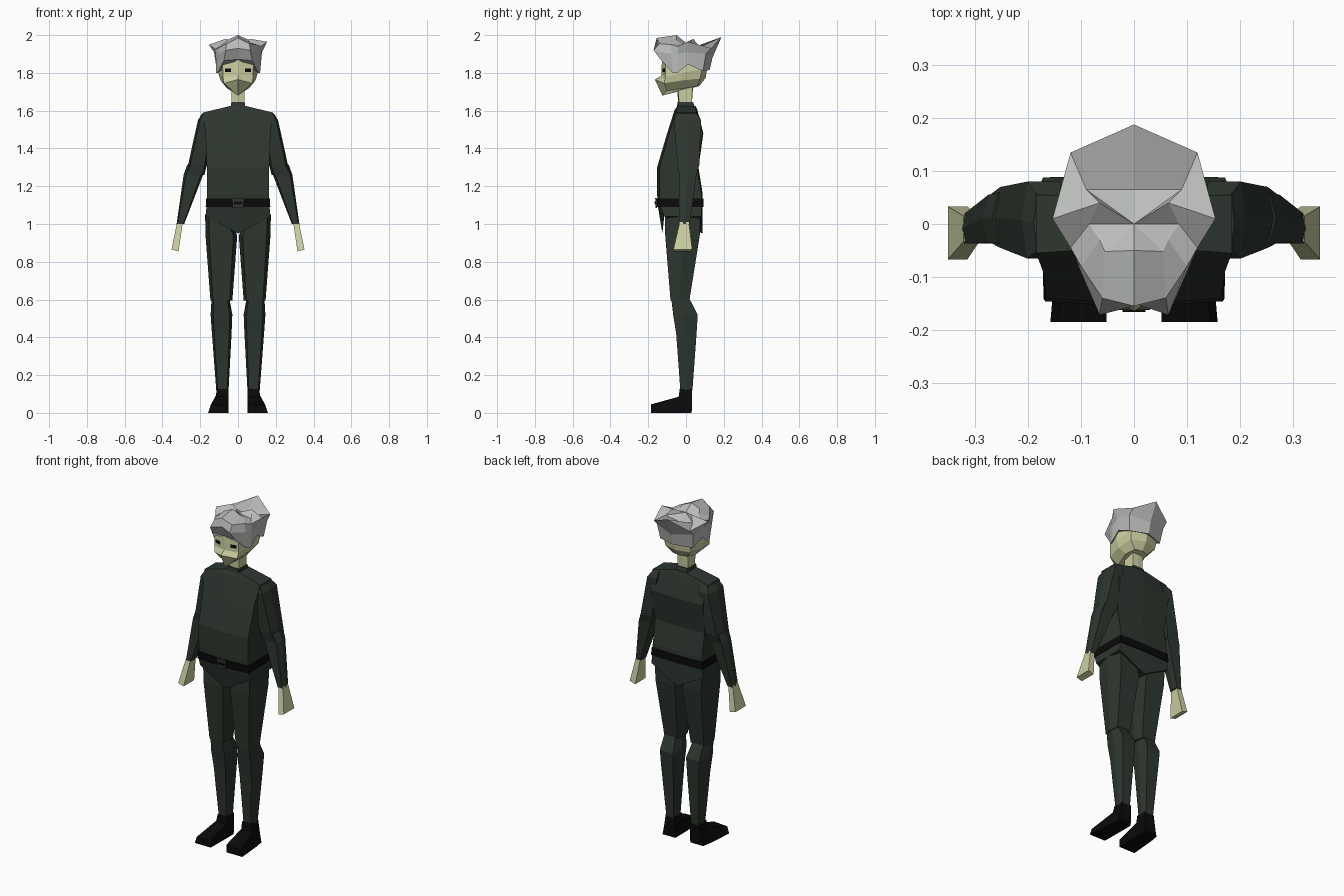
import bpy, bmesh


def material(name, rgb):
    m = bpy.data.materials.new(name)
    m.diffuse_color = (*rgb, 1)
    return m


GREEN = material("dark green cloth", (0.027, 0.037, 0.028))
BLACK = material("black leather", (0.003, 0.003, 0.003))
SKIN = material("pale skin", (0.60, 0.62, 0.36))
GREY = material("grey hair", (0.50, 0.51, 0.49))


def loft(name, rings, mat, mirror=False, tip=None):
    """Skin a list of closed point rings, cap the ends, optionally mirror."""
    bm = bmesh.new()
    loops = [[bm.verts.new(p) for p in r] for r in rings]
    n = len(loops[0])
    for a, b in zip(loops, loops[1:]):
        for i in range(n):
            j = (i + 1) % n
            bm.faces.new((a[i], a[j], b[j], b[i]))
    bm.faces.new(loops[0][::-1])
    if tip:
        t = bm.verts.new(tip)
        for i in range(n):
            bm.faces.new((loops[-1][i], loops[-1][(i + 1) % n], t))
    else:
        bm.faces.new(loops[-1])
    bmesh.ops.recalc_face_normals(bm, faces=bm.faces)
    me = bpy.data.meshes.new(name)
    bm.to_mesh(me)
    bm.free()
    me.materials.append(mat)
    ob = bpy.data.objects.new(name, me)
    bpy.context.collection.objects.link(ob)
    if mirror:
        ob.modifiers.new("mirror", "MIRROR").use_mirror_merge = False
    return ob


def whole(half):
    """Complete a half ring (front centre round to back centre) across x."""
    return half + [(-x, y, z) for x, y, z in half[-2:0:-1]]


def body(w, f, fc, b, bc, z, drop=0):
    return whole([(0, fc, z - drop), (w, f, z), (w, b, z), (0, bc, z - drop)])


def box_ring(x0, x1, y0, y1, z, z_in=None):
    zi = z if z_in is None else z_in
    return [(x0, y0, zi), (x1, y0, z), (x1, y1, z), (x0, y1, zi)]


def limb(x0, x1, y0, y1, z, z_in=None):
    """Six sided limb section, narrower at front and back."""
    zi = z if z_in is None else z_in
    c, m = (x1 - x0) * 0.12, (y0 + y1) / 2
    return [(x0 + c, y0, zi), (x1 - c, y0, z), (x1, m, z),
            (x1 - c, y1, z), (x0 + c, y1, zi), (x0, m, zi)]


# Torso with V-shaped pelvis, collar and neck
loft("torso", [
    body(0.04, -0.045, -0.045, 0.05, 0.05, 1.625),
    body(0.185, -0.055, -0.06, 0.055, 0.06, 1.59, -0.015),
    body(0.172, -0.09, -0.10, 0.088, 0.092, 1.48),
    body(0.165, -0.14, -0.153, 0.058, 0.066, 1.30),
    body(0.163, -0.14, -0.153, 0.083, 0.088, 1.16),
    body(0.167, -0.135, -0.148, 0.083, 0.088, 1.09),
    body(0.172, -0.115, -0.125, 0.083, 0.088, 1.04, 0.09)], GREEN)
loft("collar", [body(0.042, -0.05, -0.05, 0.052, 0.052, 1.60),
                body(0.035, -0.045, -0.045, 0.038, 0.038, 1.645)], GREEN)
loft("neck", [body(0.033, -0.035, -0.04, 0.03, 0.03, 1.62),
              body(0.036, -0.045, -0.05, 0.035, 0.04, 1.76)], SKIN)

# Belt and buckle
loft("belt", [body(0.171, -0.141, -0.154, 0.088, 0.093, 1.09),
              body(0.168, -0.146, -0.158, 0.088, 0.093, 1.135)], BLACK)
loft("buckle", [box_ring(-0.03, 0.03, -0.161, -0.153, 1.085),
                box_ring(-0.03, 0.03, -0.163, -0.155, 1.137)], GREEN)
loft("buckle_bar", [box_ring(-0.022, 0.022, -0.165, -0.16, 1.103),
                    box_ring(-0.022, 0.022, -0.166, -0.161, 1.118)], BLACK)

# Arms and hands
loft("upper_arm", [
    limb(0.13, 0.19, -0.05, 0.055, 1.585, 1.60),
    limb(0.13, 0.212, -0.065, 0.08, 1.55),
    limb(0.165, 0.265, -0.045, 0.07, 1.31),
    limb(0.178, 0.285, -0.035, 0.055, 1.26)], GREEN, True)
loft("forearm", [
    limb(0.17, 0.268, -0.037, 0.06, 1.315),
    limb(0.185, 0.288, -0.035, 0.055, 1.26),
    limb(0.285, 0.325, -0.037, 0.02, 1.0)], GREEN, True)
loft("hand", [
    box_ring(0.292, 0.322, -0.033, 0.015, 1.01),
    box_ring(0.315, 0.352, -0.067, 0.033, 0.865, 0.855)], SKIN, True)

# Legs and shoes
loft("thigh", [
    limb(0.02, 0.174, -0.11, 0.075, 1.05, 0.97),
    limb(0.004, 0.172, -0.11, 0.073, 0.94),
    limb(0.03, 0.146, -0.082, 0.018, 0.595)], GREEN, True)
loft("shin", [
    limb(0.045, 0.140, -0.078, 0.018, 0.605),
    limb(0.03, 0.145, -0.068, 0.062, 0.52),
    limb(0.034, 0.138, -0.052, 0.056, 0.42),
    limb(0.05, 0.115, -0.03, 0.034, 0.12)], GREEN, True)
loft("shoe_ankle", [box_ring(0.05, 0.13, -0.05, 0.032, 0.01),
                    box_ring(0.05, 0.112, -0.033, 0.033, 0.127)], BLACK, True)
loft("shoe_toe", [
    [(0.05, 0.03, 0), (0.135, 0.03, 0), (0.12, 0.03, 0.08), (0.05, 0.03, 0.08)],
    [(0.05, -0.03, 0), (0.145, -0.03, 0), (0.12, -0.03, 0.088), (0.05, -0.03, 0.088)],
    [(0.052, -0.185, 0), (0.158, -0.185, 0), (0.145, -0.185, 0.04), (0.052, -0.185, 0.045)]],
    BLACK, True)

# Head with ridged muzzle and pointed chin
loft("head", [whole(h) for h in (
    [(0, -0.125, 1.68), (0.03, -0.10, 1.705), (0.06, 0, 1.72), (0.045, 0.06, 1.73), (0, 0.07, 1.73)],
    [(0, -0.165, 1.765), (0.075, -0.115, 1.745), (0.092, -0.02, 1.76), (0.085, 0.075, 1.77), (0, 0.105, 1.775)],
    [(0, -0.13, 1.785), (0.08, -0.11, 1.78), (0.105, -0.02, 1.80), (0.09, 0.085, 1.82), (0, 0.11, 1.82)],
    [(0, -0.127, 1.89), (0.082, -0.108, 1.89), (0.1, -0.02, 1.89), (0.085, 0.07, 1.89), (0, 0.1, 1.89)],
)], SKIN)
loft("eye", [
    [(0.036, -0.125, z), (0.07, -0.116, z), (0.07, -0.109, z), (0.036, -0.118, z)]
    for z in (1.805, 1.822)], BLACK, True)

# Jagged hair cap with raised back spike
hair = loft("hair", [whole(h) for h in (
    [(0, -0.135, 1.872), (0.075, -0.13, 1.865), (0.108, -0.07, 1.80), (0.117, -0.045, 1.80),
     (0.117, 0.01, 1.845), (0.108, 0.09, 1.81), (0, 0.125, 1.815)],
    [(0, -0.15, 1.93), (0.065, -0.172, 1.92), (0.105, -0.08, 1.90), (0.118, -0.04, 1.90),
     (0.127, 0.01, 1.91), (0.12, 0.105, 1.90), (0, 0.14, 1.88)],
    [(0, -0.155, 1.985), (0.06, -0.14, 1.955), (0.10, -0.08, 1.95), (0.12, -0.045, 1.94),
     (0.154, 0.01, 1.965), (0.12, 0.135, 1.93), (0, 0.188, 1.99)],
    [(0, -0.05, 2.0), (0.055, -0.052, 1.975), (0.065, -0.03, 1.96), (0.085, 0.0, 1.945),
     (0.065, 0.04, 1.98), (0.09, 0.065, 1.945), (0, 0.065, 1.93)],
)], GREY, tip=(0, 0.0, 1.96))
for v in hair.data.vertices:      # uneven tufts on one side
    if v.co.x < -0.1 and v.co.z > 1.93:
        v.co.z -= 0.015
